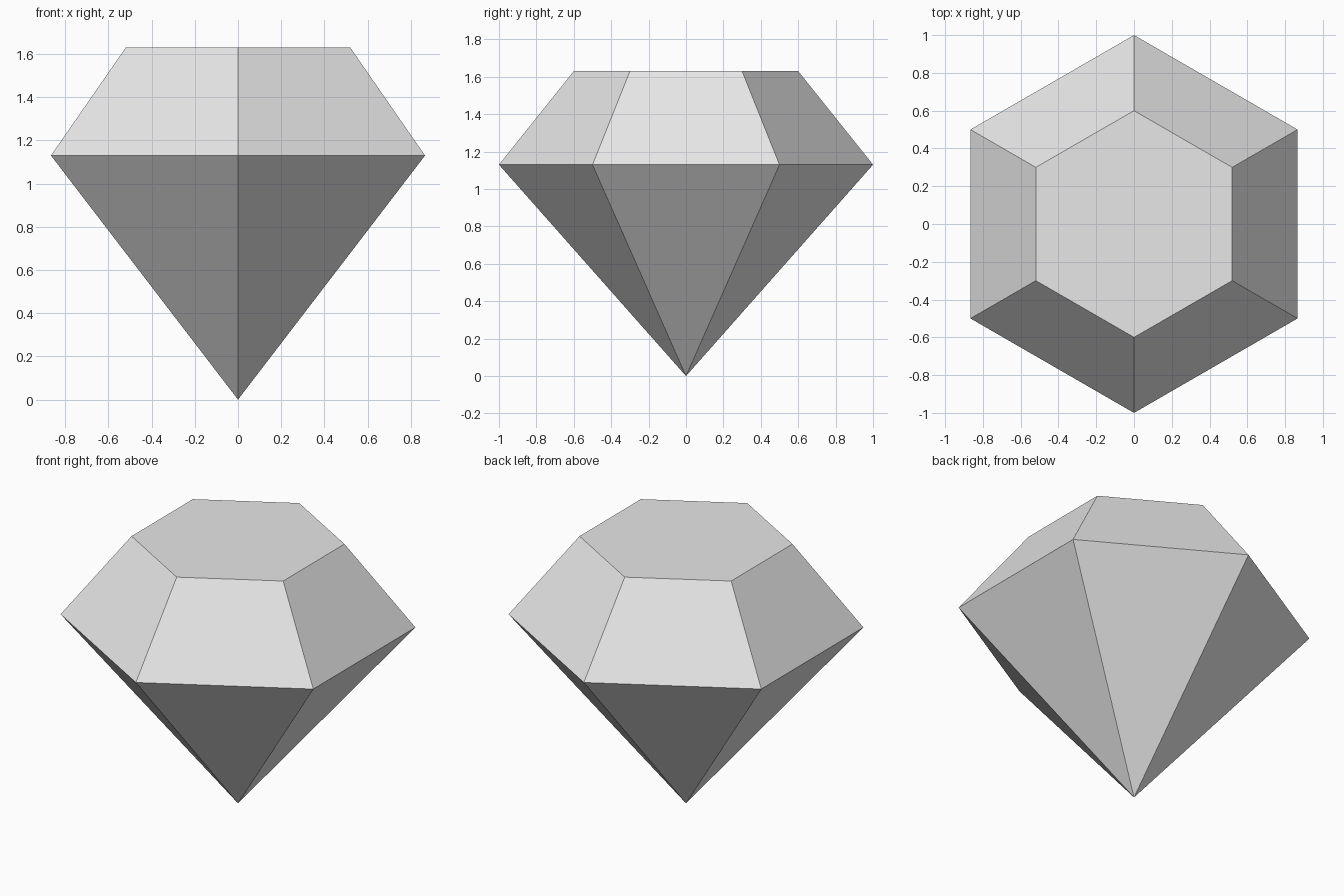
import bpy
import bmesh
from math import sin, cos, pi

cube = bpy.data.objects.get("Cube")
if cube:
    bpy.data.objects.remove(cube, do_unlink=True)

SIDES = 6
GIRDLE_Z, TABLE_Z = 1.13, 1.63
GIRDLE_R, TABLE_R = 1.0, 0.6

# Single pale grey material
grey = bpy.data.materials.new("pale_grey")
grey.use_nodes = True
colour = (0.8, 0.8, 0.8, 1.0)
grey.diffuse_color = colour
grey.node_tree.nodes["Principled BSDF"].inputs["Base Color"].default_value = colour


def ring(bm, radius, z):
    """Hexagonal ring of vertices with corners on the y axis."""
    angles = [pi / 2 + 2 * pi * i / SIDES for i in range(SIDES)]
    return [bm.verts.new((radius * cos(a), radius * sin(a), z)) for a in angles]


bm = bmesh.new()
tip = bm.verts.new((0, 0, 0))
girdle = ring(bm, GIRDLE_R, GIRDLE_Z)
table = ring(bm, TABLE_R, TABLE_Z)

# Flat table on top, sloping crown facets, pointed pavilion facets
bm.faces.new(table)
for i in range(SIDES):
    j = (i + 1) % SIDES
    bm.faces.new((girdle[i], girdle[j], table[j], table[i]))
    bm.faces.new((tip, girdle[j], girdle[i]))
bmesh.ops.recalc_face_normals(bm, faces=bm.faces)

mesh = bpy.data.meshes.new("gemstone")
bm.to_mesh(mesh)
bm.free()
mesh.materials.append(grey)
gem = bpy.data.objects.new("gemstone", mesh)
bpy.context.collection.objects.link(gem)
